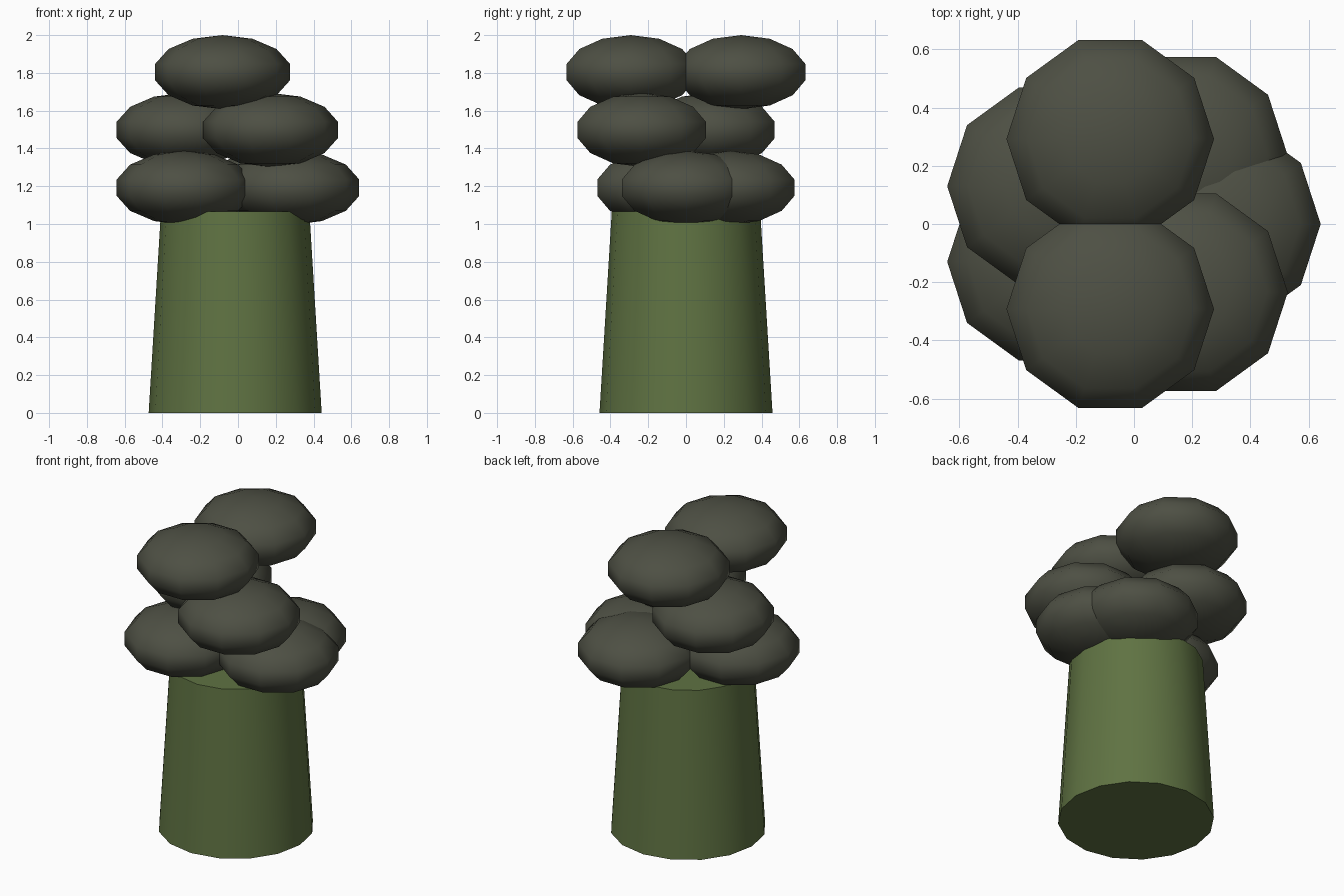
import bpy, bmesh, math
from mathutils import Matrix, Vector

if "Cube" in bpy.data.objects:
    bpy.data.objects.remove(bpy.data.objects["Cube"])

CX = -0.015  # shared axis of stem and crown


def material(name, color):
    m = bpy.data.materials.new(name)
    m.diffuse_color = color
    m.use_nodes = True
    m.node_tree.nodes["Principled BSDF"].inputs["Base Color"].default_value = m.diffuse_color
    return m


def add_object(name, bm, mat, location):
    me = bpy.data.meshes.new(name)
    bm.to_mesh(me)
    bm.free()
    me.materials.append(mat)
    ob = bpy.data.objects.new(name, me)
    ob.location = location
    bpy.context.collection.objects.link(ob)
    bpy.ops.object.select_all(action='DESELECT')
    ob.select_set(True)
    bpy.context.view_layer.objects.active = ob
    bpy.ops.object.shade_smooth_by_angle(angle=math.radians(50))
    return ob


green = material("stem_green", (0.115, 0.17, 0.055, 1))
dark = material("crown_dark", (0.075, 0.079, 0.057, 1))

# Tapered stem
H = 1.066
bm = bmesh.new()
bmesh.ops.create_cone(bm, cap_ends=True, segments=16, radius1=0.458,
                      radius2=0.393, depth=H)
add_object("stem", bm, green, (CX, 0, H / 2))

# Crown: seven flattened lumps around the axis, on three repeating levels
for i in range(7):
    a = -i * math.tau / 7
    bm = bmesh.new()
    bmesh.ops.create_uvsphere(bm, u_segments=10, v_segments=7, radius=1)
    # turn a corner of the ten-sided outline to face +x
    v = next(v for v in bm.verts if v.co.xy.length > 0.1)
    turn = Matrix.Rotation(-math.atan2(v.co.y, v.co.x), 4, 'Z')
    bmesh.ops.transform(bm, matrix=turn, verts=bm.verts)
    bmesh.ops.scale(bm, vec=Vector((0.366, 0.366, 0.196)), verts=bm.verts)
    z = 1.192 + 0.306 * (i % 3)
    add_object(f"crown_lump_{i + 1}", bm, dark,
               (CX + 0.3 * math.cos(a), 0.3 * math.sin(a), z))
